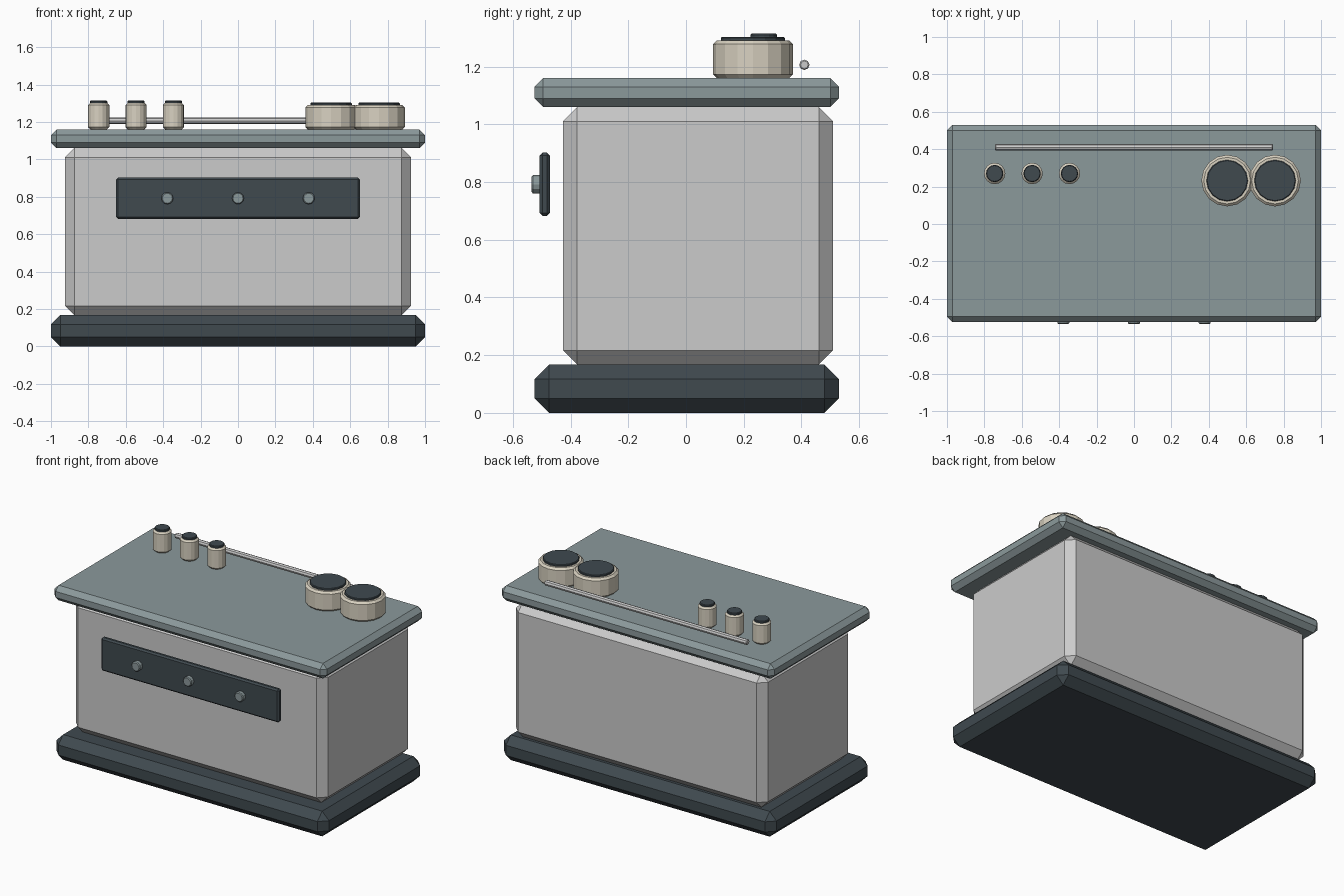
import bpy
from math import radians

if "Cube" in bpy.data.objects:
    bpy.data.objects.remove(bpy.data.objects["Cube"])


def material(name, rgb):
    m = bpy.data.materials.new(name)
    m.diffuse_color = (*rgb, 1)
    m.use_nodes = True
    m.node_tree.nodes["Principled BSDF"].inputs["Base Color"].default_value = m.diffuse_color
    return m


DARK = material("charcoal", (0.05, 0.067, 0.078))
SLATE = material("slate", (0.26, 0.32, 0.33))
CREAM = material("cream", (0.69, 0.64, 0.53))


def finish(name, bevel, mat, angle=30):
    o = bpy.context.object
    o.name = name
    if mat:
        o.data.materials.append(mat)
    if bevel:
        b = o.modifiers.new("bevel", 'BEVEL')
        b.width = bevel
        b.segments = 1
        b.limit_method = 'ANGLE'
        b.angle_limit = radians(angle)
    return o


def box(name, lo, hi, bevel, mat=None):
    bpy.ops.mesh.primitive_cube_add(size=1, location=[(a + b) / 2 for a, b in zip(lo, hi)])
    bpy.context.object.scale = [b - a for a, b in zip(lo, hi)]
    bpy.ops.object.transform_apply(location=False, rotation=False, scale=True)
    return finish(name, bevel, mat)


def cylinder(name, centre, radius, depth, sides, bevel, mat=None, rot=(0, 0, 0)):
    bpy.ops.mesh.primitive_cylinder_add(vertices=sides, radius=radius, depth=depth,
                                        location=centre, rotation=rot)
    return finish(name, bevel, mat, 60)


def canister(name, x, y, radius, top, lid_radius, lid_top, sides):
    cylinder(name, (x, y, (1.16 + top) / 2), radius, top - 1.16, sides, 0.013, CREAM)
    cylinder(name + "_lid", (x, y, (top - 0.01 + lid_top) / 2), lid_radius,
             lid_top - top + 0.01, sides, 0.004, DARK)


# Plinth, cabinet and worktop
box("plinth", (-1, -0.525, 0), (1, 0.53, 0.167), 0.05, DARK)
box("cabinet_body", (-0.925, -0.427, 0.167), (0.925, 0.51, 1.06), 0.05)
box("worktop", (-1, -0.525, 1.06), (1, 0.53, 1.16), 0.03, SLATE)

# Control panel standing off the front, with three knobs
box("control_panel", (-0.652, -0.507, 0.682), (0.652, -0.472, 0.902), 0.01, DARK)
for i, x in enumerate((-0.378, 0, 0.378)):
    cylinder(f"knob_{i + 1}", (x, -0.5175, 0.792), 0.032, 0.035, 12, 0.005, SLATE,
             (radians(90), 0, 0))

# Back rail floating above the worktop
cylinder("back_rail", (0, 0.41, 1.206), 0.018, 1.485, 8, 0.004, None, (0, radians(90), 0))

# Three small and two large lidded canisters
for i, x in enumerate((-0.745, -0.545, -0.345)):
    canister(f"small_canister_{i + 1}", x, 0.27, 0.057, 1.303, 0.046, 1.314, 16)
for i, x in enumerate((0.498, 0.754)):
    canister(f"large_canister_{i + 1}", x, 0.232, 0.138, 1.291, 0.111, 1.303, 16)
